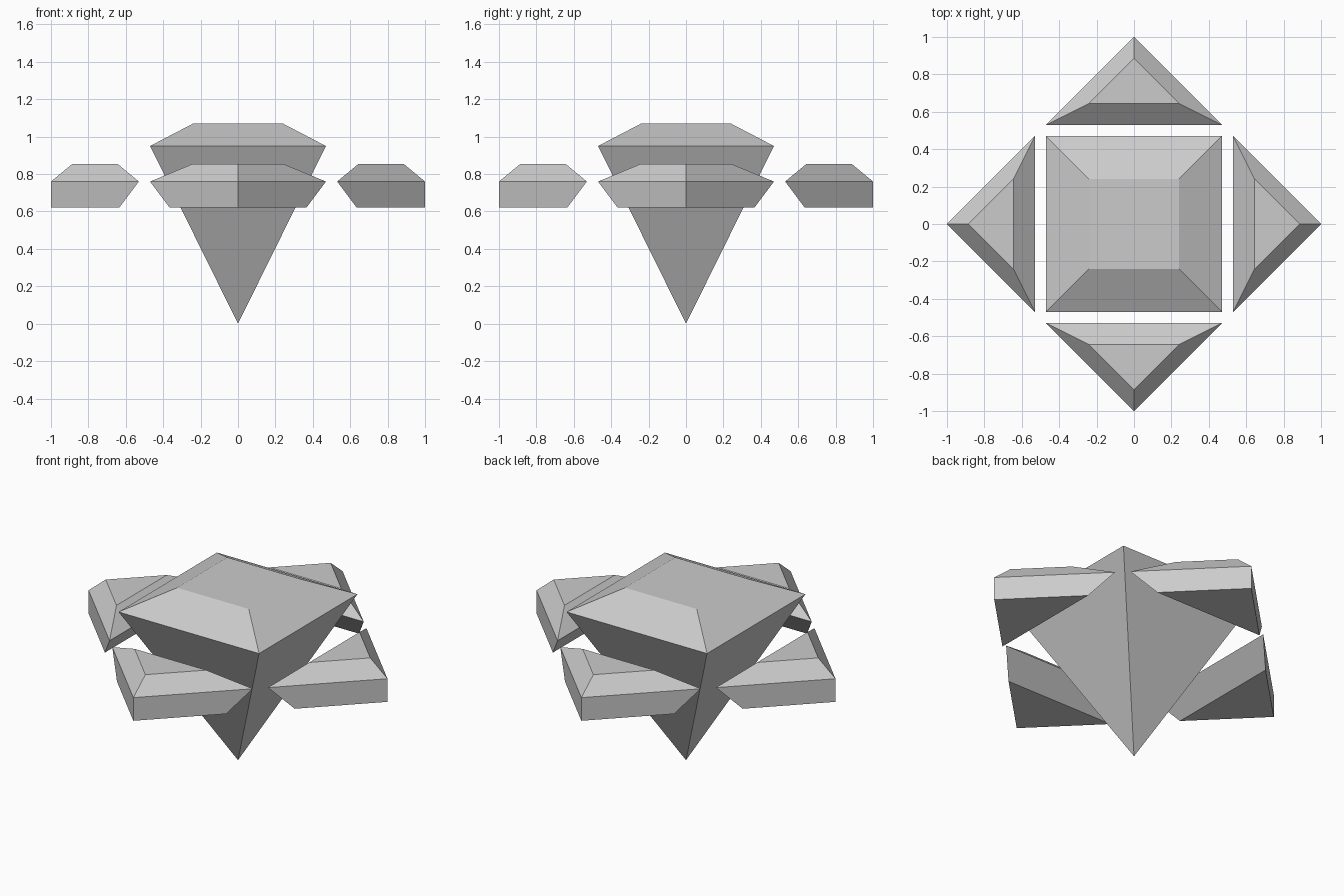
import bpy
import bmesh
from math import pi
from mathutils import Matrix

cube = bpy.data.objects.get("Cube")
if cube:
    bpy.data.objects.remove(cube, do_unlink=True)

# One flat grey stone colour
stone = bpy.data.materials.new("stone_grey")
stone.use_nodes = True
colour = (0.6, 0.6, 0.6, 1)
stone.diffuse_color = colour
stone.node_tree.nodes["Principled BSDF"].inputs["Base Color"].default_value = colour


def square(half, z):
    return [(-half, -half, z), (half, -half, z), (half, half, z), (-half, half, z)]


def triangle(half, inner, tip, z):
    return [(half, -inner, z), (-half, -inner, z), (0, -tip, z)]


def loft(name, rings, angle=0):
    """Join matching rings from bottom to top into a closed faceted solid."""
    bm = bmesh.new()
    loops = [[bm.verts.new(p) for p in ring] for ring in rings]
    for low, high in zip(loops, loops[1:]):
        for i in range(len(low)):
            j = (i + 1) % len(low)
            bm.faces.new((low[i], low[j], high[j], high[i]))
    bm.faces.new(loops[0][::-1])
    bm.faces.new(loops[-1])
    # Collapse rings that meet in a point
    bmesh.ops.remove_doubles(bm, verts=bm.verts, dist=0.0001)
    bmesh.ops.transform(bm, matrix=Matrix.Rotation(angle, 4, "Z"), verts=bm.verts)
    bmesh.ops.recalc_face_normals(bm, faces=bm.faces)
    mesh = bpy.data.meshes.new(name)
    bm.to_mesh(mesh)
    bm.free()
    mesh.materials.append(stone)
    obj = bpy.data.objects.new(name, mesh)
    bpy.context.collection.objects.link(obj)


# Central gem: inverted pyramid with a bevelled crown
loft("central_gem", [square(0, 0), square(0.47, 0.95), square(0.24, 1.07)])

# Four floating corner shards around the gem
shard = [triangle(0.365, 0.635, 1.0, 0.62),
         triangle(0.47, 0.53, 1.0, 0.76),
         triangle(0.24, 0.645, 0.885, 0.855)]
for i, side in enumerate(("front", "left", "back", "right")):
    loft(side + "_shard", shard, i * pi / 2)
